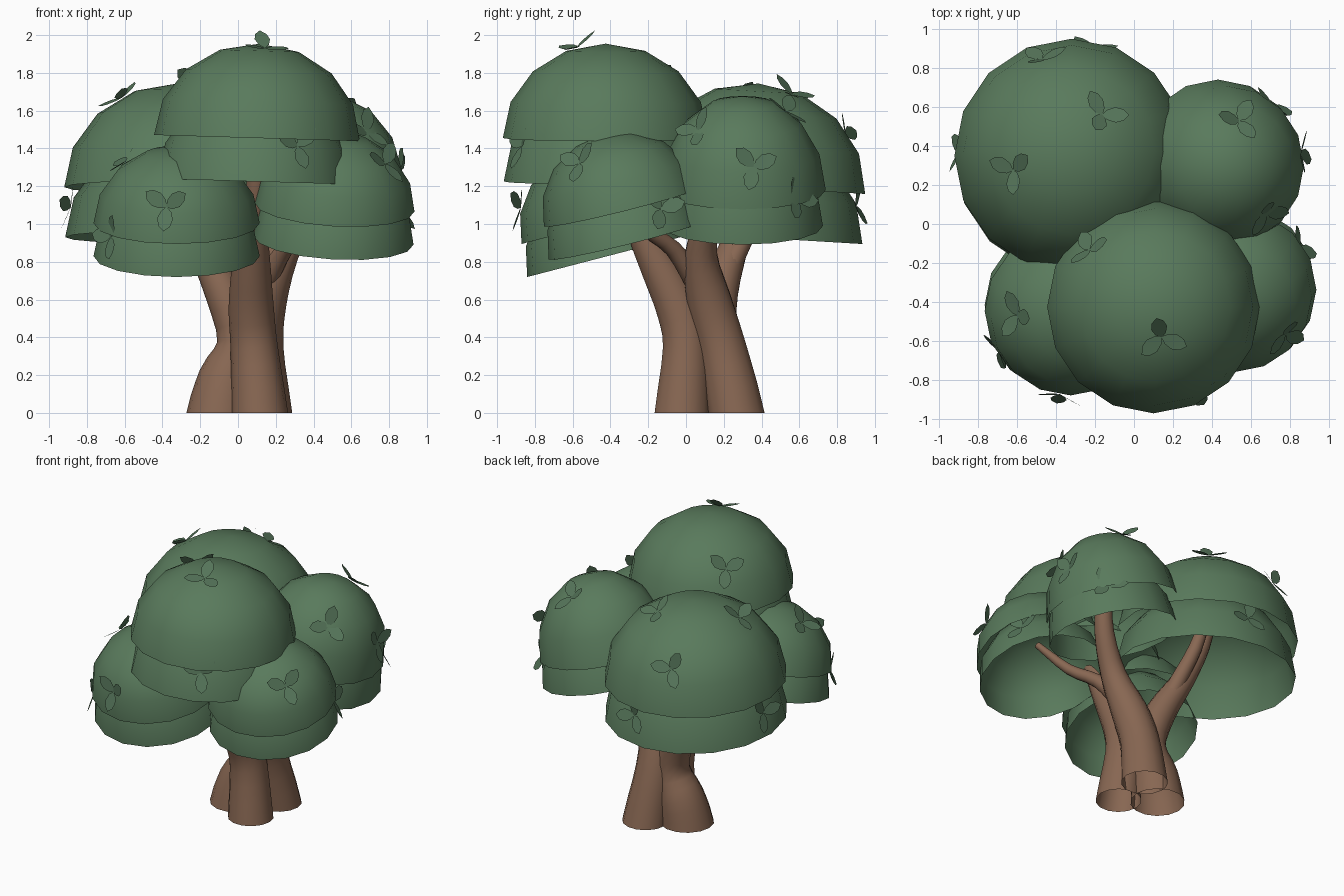
import bpy, bmesh
from math import sin, cos, pi, radians
from mathutils import Vector, Matrix

if "Cube" in bpy.data.objects:
    bpy.data.objects.remove(bpy.data.objects["Cube"])


def material(name, rgb):
    m = bpy.data.materials.new(name)
    m.diffuse_color = (*rgb, 1)
    m.use_nodes = True
    m.node_tree.nodes["Principled BSDF"].inputs["Base Color"].default_value = m.diffuse_color
    return m


GREEN = material("foliage_green", (0.10, 0.195, 0.107))
LEAF = material("leaf_green", (0.09, 0.175, 0.10))
BROWN = material("bark_brown", (0.245, 0.135, 0.085))


def finish(bm, name, mat, smooth=True):
    me = bpy.data.meshes.new(name)
    bm.normal_update()
    bm.to_mesh(me)
    bm.free()
    for p in me.polygons:
        p.use_smooth = smooth
    me.materials.append(mat)
    ob = bpy.data.objects.new(name, me)
    bpy.context.collection.objects.link(ob)
    return ob


def bridge(bm, a, b):
    n = len(a)
    for i in range(n):
        bm.faces.new((a[i], a[(i + 1) % n], b[(i + 1) % n], b[i]))


# Open half-sphere shell, tilted towards the lean vector
def dome(name, centre, r, h, lean, seg=16, rings=4):
    rot = Vector((0, 0, 1)).rotation_difference(Vector((*lean, 1)))
    mat = Matrix.Translation(centre) @ rot.to_matrix().to_4x4()
    bm = bmesh.new()
    loops = []
    for k in range(rings):
        e = k / rings * pi / 2
        loops.append([bm.verts.new(mat @ Vector((r * cos(e) * cos(2 * pi * i / seg),
                                                 r * cos(e) * sin(2 * pi * i / seg), h * sin(e))))
                      for i in range(seg)])
    for a, b in zip(loops, loops[1:]):
        bridge(bm, a, b)
    top = bm.verts.new(mat @ Vector((0, 0, h)))
    for i in range(seg):
        bm.faces.new((loops[-1][i], loops[-1][(i + 1) % seg], top))
    finish(bm, name, GREEN)


# Sprig of three flat pointed leaves resting on a canopy
def sprig(name, centre, r, h, az, el, spin):
    a, e = radians(az), radians(el)
    d = Vector((cos(e) * cos(a), cos(e) * sin(a), sin(e)))
    pos = Vector(centre) + Vector((d.x * r, d.y * r, d.z * h)) * 0.98
    frame = Matrix.Translation(pos) @ d.to_track_quat('Z', 'Y').to_matrix().to_4x4()
    bm = bmesh.new()
    for k, (turn, lift) in enumerate(((0, 25), (115, 12), (235, 8))):
        m = frame @ Matrix.Rotation(radians(spin + turn), 4, 'Z') @ Matrix.Rotation(-radians(lift), 4, 'Y')
        length = 0.14
        outline = [(0, 0), (.2, .2), (.5, .3), (.8, .22), (1, 0), (.8, -.22), (.5, -.3), (.2, -.2)]
        bm.faces.new([bm.verts.new(m @ Vector((x * length, y * length, 0.01))) for x, y in outline])
    finish(bm, name, LEAF, False)


# Tapered tube through (x, y, z, radius) points, smoothed by Catmull-Rom
def tube(name, pts, seg=14, sub=3):
    p = [Vector(q) for q in pts]
    p = [2 * p[0] - p[1]] + p + [2 * p[-1] - p[-2]]
    path = []
    for i in range(1, len(p) - 2):
        for s in range(sub):
            t = s / sub
            path.append(0.5 * (2 * p[i] + (p[i + 1] - p[i - 1]) * t
                               + (2 * p[i - 1] - 5 * p[i] + 4 * p[i + 1] - p[i + 2]) * t * t
                               + (3 * p[i] - p[i - 1] - 3 * p[i + 1] + p[i + 2]) * t ** 3))
    path.append(p[-2])
    bm = bmesh.new()
    last = None
    for i, c in enumerate(path):
        tan = (path[min(i + 1, len(path) - 1)] - path[max(i - 1, 0)]).xyz
        if c.z < 0.001:
            tan = Vector((0, 0, 1))
        rot = Vector((0, 0, 1)).rotation_difference(tan)
        ring = [bm.verts.new(c.xyz + rot @ Vector((c.w * cos(2 * pi * j / seg), c.w * sin(2 * pi * j / seg), 0)))
                for j in range(seg)]
        if last:
            bridge(bm, last, ring)
        last = ring
    finish(bm, name, BROWN)


# Canopies: upper centre, radius, height, lean, lower centre, lower radius,
# then sprigs as (layer, azimuth, elevation, spin)
canopies = {
    "front_top": ((.10, -.425, 1.455), .545, .50, (.03, 0), (.09, -.445, 1.225), .52,
                  [(0, -75, 73, 90), (0, 138, 36, 20), (1, -62, 22, 40)]),
    "back_left": ((-.32, .35, 1.195), .60, .55, (0, .06), (-.315, .335, .93), .60,
                  [(0, 53, 64, 100), (0, 194, 59, 0), (0, 107, 30, 60),
                   (1, 175, 17, 10), (1, 80, 17, 80)]),
    "back_right": ((.43, .30, 1.18), .44, .51, (.24, 0), (.425, .30, .99), .425,
                   [(0, 65, 55, 30), (0, -44, 38, 70), (0, 8, 14, 20), (1, 45, 16, 120)]),
    "front_right": ((.51, -.34, 1.09), .425, .40, (.06, -.25), (.505, -.315, .915), .425,
                    [(0, -40, 35, 50), (1, 28, 24, 10)]),
    "front_left": ((-.325, -.445, 1.005), .44, .41, (0, -.26), (-.325, -.415, .83), .44,
                   [(0, 185, 52, 80), (0, -97, 12, 30), (1, 215, 14, 60)]),
}
for name, (c, r, h, lean, c2, r2, sprigs) in canopies.items():
    dome(name + "_upper_canopy", c, r, h, lean)
    dome(name + "_lower_canopy", c2, r2, h, lean)
    for i, (low, az, el, spin) in enumerate(sprigs):
        sprig(f"{name}_leaf_sprig_{i}", c2 if low else c, r2 if low else r, h, az, el, spin)

# Three trunks
tube("front_trunk", [(.115, -.02, 0, .15), (.085, 0, .35, .125), (.07, -.04, .55, .12),
                     (.07, -.13, .75, .105), (.08, -.23, .95, .08), (.1, -.35, 1.25, .05), (.1, -.4, 1.5, .04)])
tube("right_trunk", [(.135, .268, 0, .152), (.11, .19, .35, .13), (.14, .12, .6, .12),
                     (.24, .08, .85, .085), (.37, .14, 1.1, .065), (.44, .22, 1.35, .05)])
tube("left_trunk", [(-.095, .125, 0, .178), (-.055, .14, .18, .155), (.005, .15, .38, .115), (-.08, .18, .65, .10),
                    (-.2, .26, .9, .075), (-.29, .33, 1.15, .06), (-.34, .37, 1.4, .045)])
# Side branches
tube("left_trunk_fork", [(-.10, .19, .68, .07), (-.14, .27, .85, .055), (-.2, .38, 1.08, .045), (-.24, .44, 1.3, .035)])
tube("front_right_branch", [(.15, .05, .70, .06), (.25, -.07, .87, .045), (.37, -.22, .98, .035), (.52, -.36, 1.17, .022)])
tube("front_left_branch", [(.05, -.13, .76, .06), (-.1, -.25, .9, .05), (-.22, -.35, .98, .04), (-.3, -.42, 1.15, .03)])
